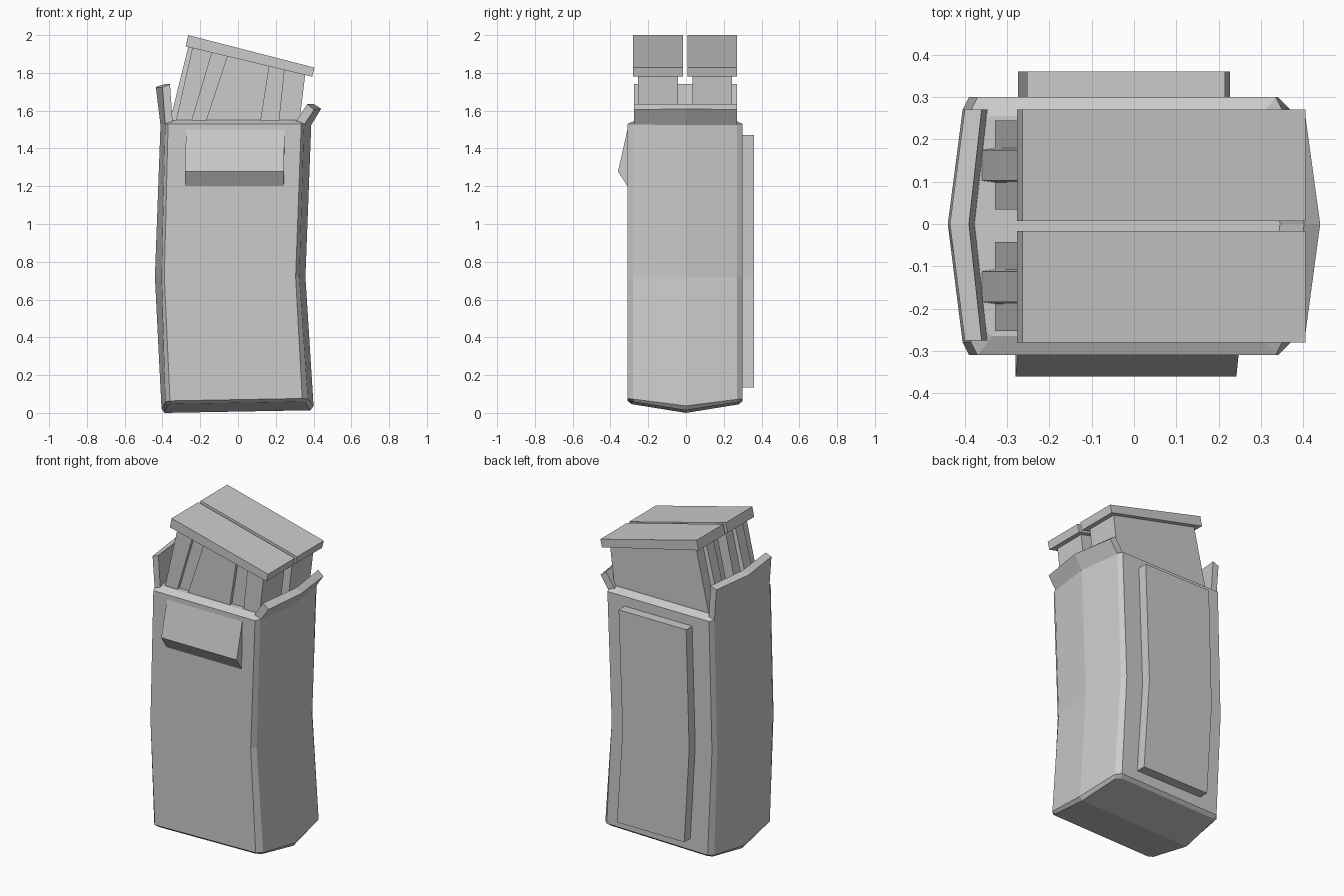
import bpy, bmesh
from math import pi
from mathutils import Matrix

if "Cube" in bpy.data.objects:
    bpy.data.objects.remove(bpy.data.objects["Cube"])


def loft(name, rings, fold=None):
    """Skin equal-length rings; 'fold' splits the first cap along two indices."""
    bm = bmesh.new()
    vs = [[bm.verts.new(p) for p in r] for r in rings]
    n = len(rings[0])
    for a, b in zip(vs, vs[1:]):
        for i in range(n):
            j = (i + 1) % n
            bm.faces.new((a[i], a[j], b[j], b[i]))
    bm.faces.new(vs[-1])
    if fold:
        i, j = fold
        bm.faces.new(vs[0][i:j + 1])
        bm.faces.new(vs[0][j:] + vs[0][:i + 1])
    else:
        bm.faces.new(vs[0][::-1])
    bmesh.ops.recalc_face_normals(bm, faces=bm.faces)
    me = bpy.data.meshes.new(name)
    bm.to_mesh(me)
    bm.free()
    ob = bpy.data.objects.new(name, me)
    bpy.context.collection.objects.link(ob)
    return ob


def section(left, right, inset=0.0, z=None):
    """Ten-sided pouch outline: corner, chamfer and apex x on each side."""
    lc, lh, la = [x + inset * 0.8 for x in left]
    rc, rh, ra = [x - inset * 0.8 for x in right]
    f, k = -0.31 + inset, 0.30 - inset
    fh, kh = -0.28 + inset * 0.5, 0.27 - inset * 0.5
    pts = [(lc, f), (rc, f), (rh, fh), (ra, 0), (rh, kh), (rc, k),
           (lc, k), (lh, kh), (la, 0), (lh, fh)]
    return [(x, y, z(x, y)) for x, y in pts]


# Pouch body: bent shell with a folded bottom and sloped rim
BOT = (-0.36, -0.385, -0.405), (0.34, 0.37, 0.40)
MID = (-0.39, -0.405, -0.44), (0.305, 0.325, 0.357)
TOP = (-0.37, -0.385, -0.41), (0.335, 0.35, 0.388)
loft("pouch_body", [
    section(*BOT, 0.02, lambda x, y: 0.007 + abs(y) * 0.16 + x * 0.018),
    section(*BOT, 0, lambda x, y: 0.03 + abs(y) * 0.13 + x * 0.018),
    section(*MID, 0, lambda x, y: 0.72),
    section(*TOP, 0, lambda x, y: 1.53),
    section(*TOP, 0.045, lambda x, y: 1.55),
], fold=(3, 8))


# Raised side lips, V-shaped in plan
def lip(name, end, apex):
    loft(name, [[(x, y, z) for x, z in prof]
                for y, prof in ((-0.275, end), (0, apex), (0.27, end))])


lip("left_lip",
    [(-0.385, 1.52), (-0.40, 1.725), (-0.36, 1.74), (-0.345, 1.52)],
    [(-0.41, 1.52), (-0.435, 1.725), (-0.39, 1.74), (-0.375, 1.52)])
lip("right_lip",
    [(0.35, 1.525), (0.403, 1.605), (0.367, 1.635), (0.30, 1.535)],
    [(0.388, 1.525), (0.44, 1.61), (0.402, 1.635), (0.335, 1.535)])

# Front wedge-shaped tab
loft("front_tab", [
    [(x, -0.30, 1.50), (x, -0.31, 1.50), (x - 0.005, -0.36, 1.278),
     (x - 0.005, -0.31, 1.20), (x - 0.005, -0.30, 1.20)] for x in (-0.275, 0.247)])

# Back panel following the bend
loft("back_panel", [
    [(a, 0.29, z), (b, 0.29, z), (b, 0.36, z), (a, 0.36, z)]
    for z, a, b in ((0.135, -0.24, 0.227), (0.72, -0.274, 0.188), (1.47, -0.253, 0.215))])


# Two identical boxes held in the pouch
def lid_z(x):
    return 1.95 - 0.237 * (x + 0.28)


def box(tag, cy):
    h, d = 0.105, 0.02
    base = [-0.33, -0.246, -0.172, 0.12, 0.215, 0.325]
    top = [-0.24, -0.135, -0.055, 0.167, 0.245, 0.357]

    def ring(xs, zf):
        l, a, b, c, e, r = xs
        pts = [(l, -h), (a, -h), (a, d - h), (b, d - h), (b, -h), (c, -h),
               (c, d - h), (e, d - h), (e, -h), (r, -h), (r, h), (l, h)]
        return [(x, cy + y, zf(x)) for x, y in pts]

    # grooved box body
    loft(tag + "_box_body", [ring(base, lambda x: 1.54), ring(top, lid_z)])
    # narrow spine on the left end
    loft(tag + "_box_spine", [
        [(x, cy - 0.036, zf), (x, cy + 0.036, zf),
         (x + 0.04, cy + 0.042, zf), (x + 0.04, cy - 0.042, zf)]
        for x, zf in ((-0.362, 1.54), (-0.262, 1.943))])
    # tilted lid
    prof = [(-0.277, 1.94), (0.393, 1.78), (0.405, 1.828), (-0.264, 2.0)]
    loft(tag + "_box_lid", [[(x, cy + s * 0.132, z) for x, z in prof] for s in (-1, 1)])


box("front", -0.148)
box("rear", 0.139)
